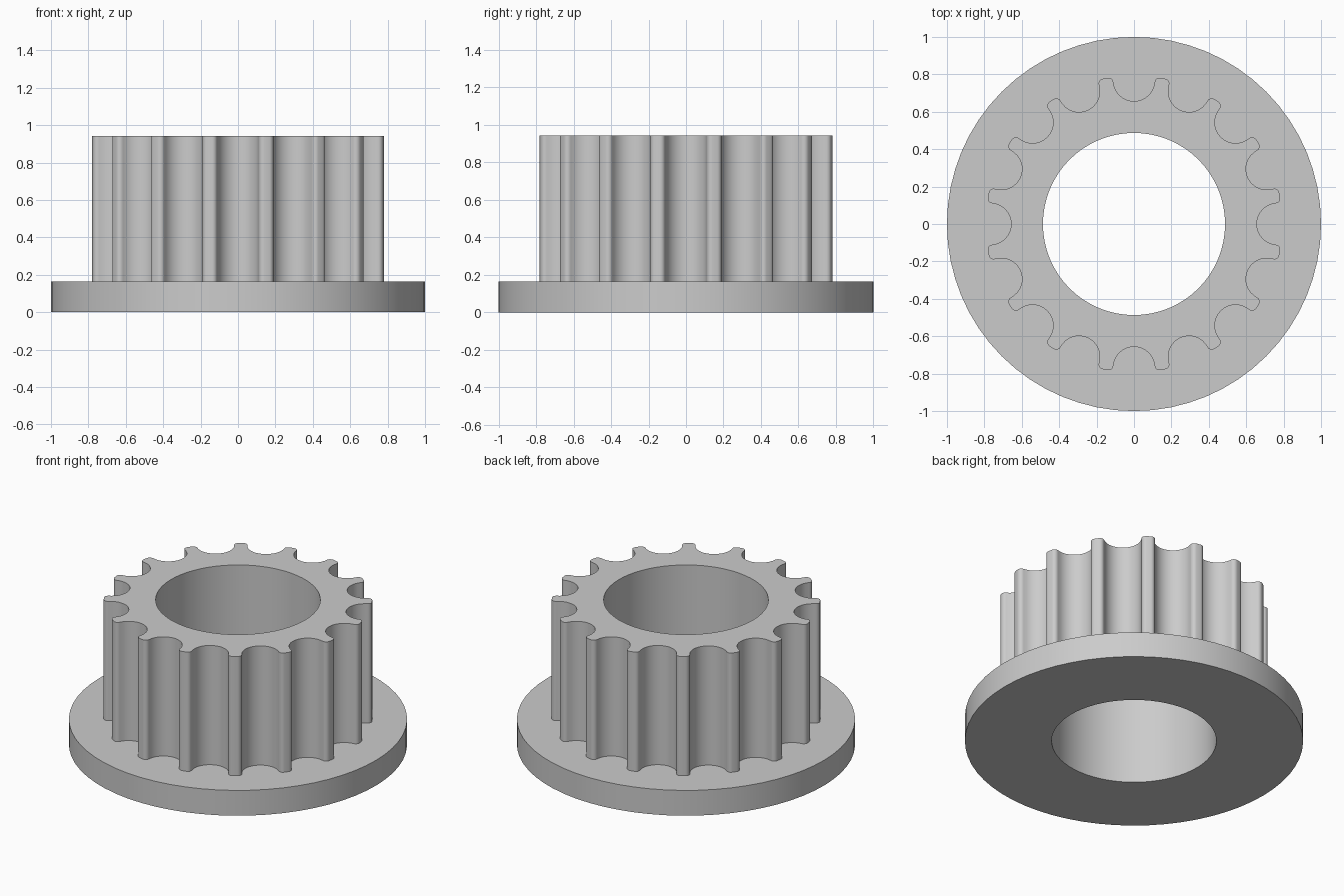
import bpy, bmesh
from math import sin, cos, pi, acos, atan2, hypot, radians

cube = bpy.data.objects.get("Cube")
if cube:
    bpy.data.objects.remove(cube, do_unlink=True)

TEETH = 16
BORE_R, FLANGE_R, TIP_R = 0.487, 1.0, 0.794
GROOVE_R, GROOVE_C, FILLET_R = 0.111, 0.768, 0.026
FLANGE_H, TOTAL_H = 0.165, 0.943


def circle(radius, n):
    return [(radius * cos(2 * pi * i / n), radius * sin(2 * pi * i / n)) for i in range(n)]


def arc(cx, cy, r, a0, a1, n):
    return [(cx + r * cos(a0 + (a1 - a0) * i / n), cy + r * sin(a0 + (a1 - a0) * i / n))
            for i in range(n + 1)]


def toothed_outline():
    # Half a groove on the +x axis: round root, then a rounded tooth corner
    rc, d = TIP_R - FILLET_R, GROOVE_R + FILLET_R
    ang = acos((rc**2 + GROOVE_C**2 - d**2) / (2 * rc * GROOVE_C))
    fx, fy = rc * cos(ang), rc * sin(ang)
    tangent = atan2(fy, fx - GROOVE_C)
    half = arc(GROOVE_C, 0, GROOVE_R, pi, tangent, 8)
    half += arc(fx, fy, FILLET_R, tangent - pi, ang - 2 * pi if tangent - pi > ang else ang, 6)[1:]
    # Mirror the half and repeat it round the hub
    groove = [(x, -y) for x, y in reversed(half[1:])] + half
    points = []
    for k in range(TEETH):
        c, s = cos(2 * pi * k / TEETH), sin(2 * pi * k / TEETH)
        points += [(c * x - s * y, s * x + c * y) for x, y in groove]
    return points


bm = bmesh.new()


def ring(points, z):
    verts = [bm.verts.new((x, y, z)) for x, y in points]
    return verts, [bm.edges.new((v, verts[(i + 1) % len(verts)])) for i, v in enumerate(verts)]


def wall(low, high):
    n = len(low[0])
    for i in range(n):
        j = (i + 1) % n
        bm.faces.new((low[0][i], low[0][j], high[0][j], high[0][i]))


def cap(outer, inner):
    bmesh.ops.triangle_fill(bm, use_beauty=True, edges=outer[1] + inner[1])


bore, rim, teeth = circle(BORE_R, 64), circle(FLANGE_R, 64), toothed_outline()
bore_low, bore_high = ring(bore, 0), ring(bore, TOTAL_H)
rim_low, rim_high = ring(rim, 0), ring(rim, FLANGE_H)
teeth_low, teeth_high = ring(teeth, FLANGE_H), ring(teeth, TOTAL_H)

# Bore, flange rim and toothed walls, joined by flat caps
wall(bore_low, bore_high)
wall(rim_low, rim_high)
wall(teeth_low, teeth_high)
cap(rim_low, bore_low)
cap(rim_high, teeth_low)
cap(teeth_high, bore_high)
bmesh.ops.recalc_face_normals(bm, faces=bm.faces[:])

mesh = bpy.data.meshes.new("flanged_pulley")
bm.to_mesh(mesh)
bm.free()
pulley = bpy.data.objects.new("flanged_pulley", mesh)
bpy.context.collection.objects.link(pulley)

# Plain grey material
grey = bpy.data.materials.new("light_grey")
grey.use_nodes = True
colour = (0.6, 0.6, 0.6, 1)
grey.diffuse_color = colour
grey.node_tree.nodes["Principled BSDF"].inputs["Base Color"].default_value = colour
mesh.materials.append(grey)

bpy.ops.object.select_all(action="DESELECT")
pulley.select_set(True)
bpy.context.view_layer.objects.active = pulley
bpy.ops.object.shade_smooth_by_angle(angle=radians(30))
